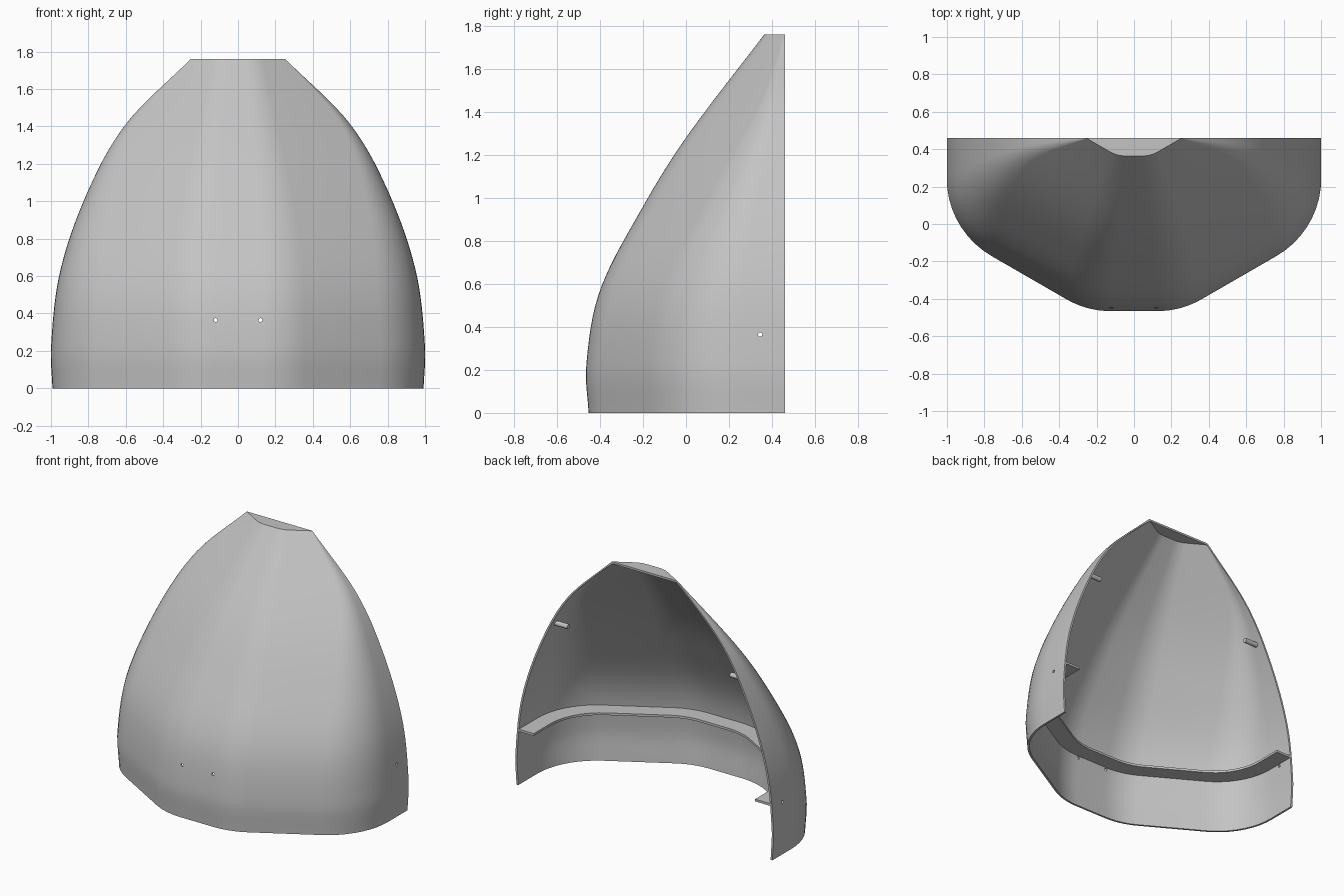
import bpy, bmesh, math
from mathutils import Vector

if "Cube" in bpy.data.objects:
    bpy.data.objects.remove(bpy.data.objects["Cube"])

BACK, TOP, WALL = 0.46, 1.76, 0.014
SLOPE = math.tan(math.radians(30))

# Profiles over height: half width, depth from the open back, half width of the front flat
WIDTH = [(0, .992), (.22, 1), (.63, .95), (1.06, .80), (1.42, .594), (TOP, .253)]
DEPTH = [(0, .913), (.22, .924), (.57, .86), (.96, .66), (1.28, .46), (TOP, .096)]
FLAT = [(0, .25), (.5, .25), (1, .21), (TOP, .09)]

grey = bpy.data.materials.new("light_grey")
grey.use_nodes = True
grey.diffuse_color = (.55, .55, .55, 1)
grey.node_tree.nodes["Principled BSDF"].inputs["Base Color"].default_value = (.55, .55, .55, 1)


def curve_at(points, z):
    """Smooth interpolation through (height, value) points."""
    n = len(points)

    def tangent(i):
        a, b = points[max(i - 1, 0)], points[min(i + 1, n - 1)]
        return (b[1] - a[1]) / (b[0] - a[0])

    i = max(k for k in range(n - 1) if points[k][0] <= z + 1e-9)
    (z0, v0), (z1, v1) = points[i], points[i + 1]
    h = z1 - z0
    s = (z - z0) / h
    return ((1 + 2 * s) * (1 - s) ** 2 * v0 + s * (1 - s) ** 2 * h * tangent(i)
            + s * s * (3 - 2 * s) * v1 + s * s * (s - 1) * h * tangent(i + 1))


def fillet(before, corner, after, size, turn, steps=9):
    """Circular rounding of one corner."""
    a = corner + (before - corner).normalized() * size
    b = corner + (after - corner).normalized() * size
    w = math.cos(turn / 2)
    out = []
    for k in range(steps + 1):
        s = k / steps
        p, q, r = (1 - s) ** 2, 2 * s * (1 - s) * w, s * s
        out.append((a * p + corner * q + b * r) / (p + q + r))
    return out


def section(z, inset=0.0):
    """Half-hexagon outline with rounded corners, inset evenly, from +x to -x."""
    depth = curve_at(DEPTH, z) - inset
    flat = curve_at(FLAT, z) - inset * math.tan(math.radians(15))
    width = min(curve_at(WIDTH, z) - inset, flat + depth / SLOPE - .002)
    side = depth - SLOPE * (width - flat)
    rim = Vector((width, BACK, z))
    shoulder = Vector((width, BACK - side, z))
    front = Vector((flat, BACK - depth, z))
    half = [rim]
    half += fillet(rim, shoulder, front, side * .56, math.radians(60))
    half += fillet(shoulder, front, Vector((0, BACK - depth, z)), flat * .5, math.radians(30))
    return half + [Vector((-p.x, p.y, p.z)) for p in reversed(half)]


def finish(bm, name):
    bmesh.ops.recalc_face_normals(bm, faces=bm.faces)
    mesh = bpy.data.meshes.new(name)
    bm.to_mesh(mesh)
    bm.free()
    mesh.materials.append(grey)
    obj = bpy.data.objects.new(name, mesh)
    bpy.context.collection.objects.link(obj)
    return obj


def activate(obj):
    bpy.ops.object.select_all(action='DESELECT')
    obj.select_set(True)
    bpy.context.view_layer.objects.active = obj


def smooth(obj):
    activate(obj)
    bpy.ops.object.shade_smooth_by_angle(angle=math.radians(30))


def rod(name, start, end, radius, sides=20):
    start, end = Vector(start), Vector(end)
    axis = end - start
    bpy.ops.mesh.primitive_cylinder_add(vertices=sides, radius=radius, depth=axis.length,
                                        location=(start + end) / 2,
                                        rotation=axis.to_track_quat('Z', 'Y').to_euler())
    obj = bpy.context.object
    obj.name = name
    obj.data.materials.append(grey)
    return obj


def strip(bm, a, b):
    for k in range(len(a) - 1):
        bm.faces.new((a[k], a[k + 1], b[k + 1], b[k]))


# Shell: outer and inner skins joined around the open edges, closed at the top
bm = bmesh.new()
LEVELS = 36


def skin(inset, height):
    rows = [[bm.verts.new(p) for p in section(height * k / LEVELS, inset)]
            for k in range(LEVELS + 1)]
    for low, high in zip(rows, rows[1:]):
        strip(bm, low, high)
    bm.faces.new(rows[-1])
    return rows


outer, inner = skin(0, TOP), skin(WALL, TOP - WALL)
strip(bm, outer[0], inner[0])
for end in (0, -1):
    strip(bm, [r[end] for r in outer], [r[end] for r in inner])
bm.faces.new((outer[-1][0], outer[-1][-1], inner[-1][-1], inner[-1][0]))
shell = finish(bm, "shell")

# Screw holes: two through the front, one through each side
HOLE_Z = .365
cutters = [rod("hole_cutter", (x, -.6, HOLE_Z), (x, -.3, HOLE_Z), .01) for x in (-.12, .12)]
cutters += [rod("hole_cutter", (s * .85, .345, HOLE_Z), (s * 1.1, .345, HOLE_Z), .01)
            for s in (-1, 1)]
for cutter in cutters:
    activate(shell)
    mod = shell.modifiers.new("hole", 'BOOLEAN')
    mod.operation, mod.solver, mod.object = 'DIFFERENCE', 'EXACT', cutter
    bpy.ops.object.modifier_apply(modifier=mod.name)
    bpy.data.objects.remove(cutter)
smooth(shell)

# Shelf: flat band following the inside of the wall
bm = bmesh.new()
loops = []
for inset, z in ((WALL / 2, .377), (.13, .377), (.13, .393), (WALL / 2, .393)):
    loops.append([bm.verts.new((p.x, p.y, z)) for p in section(.385, inset)])
for k in range(4):
    strip(bm, loops[k], loops[(k + 1) % 4])
for end in (0, -1):
    bm.faces.new([loop[end] for loop in loops])
smooth(finish(bm, "inner_shelf"))

# Locating pins high on each side wall
PIN_Z = 1.18
for name, s in (("left_pin", 1), ("right_pin", -1)):
    wall_x = curve_at(WIDTH, PIN_Z) - WALL
    smooth(rod(name, (s * wall_x, .40, PIN_Z), (s * (wall_x - .1), .40, PIN_Z), .017))
